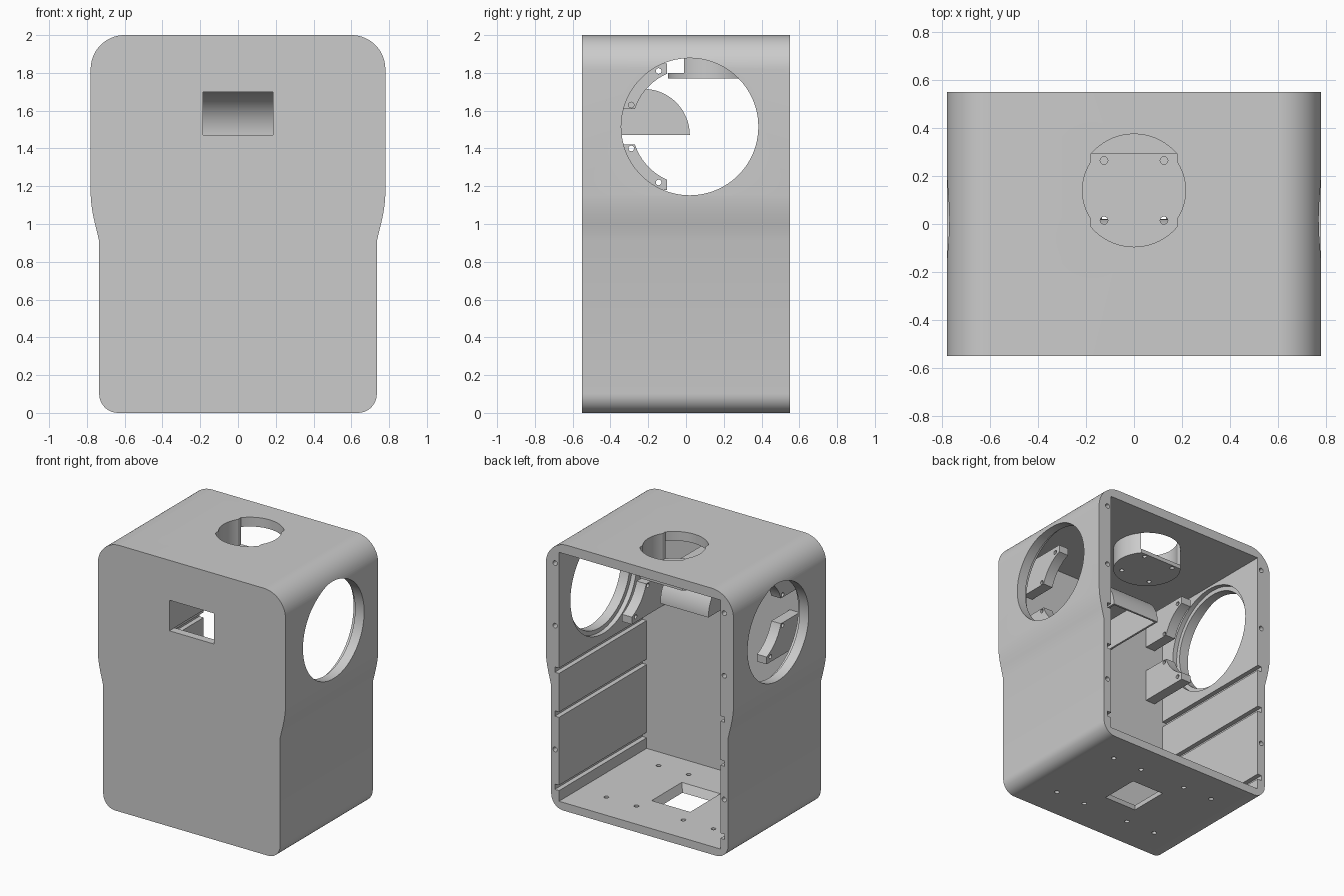
import bpy
import bmesh
from math import cos, sin, radians, pi

old = bpy.data.objects.get("Cube")
if old:
    bpy.data.objects.remove(old, do_unlink=True)

grey = bpy.data.materials.new("plain grey")
grey.use_nodes = True
grey.diffuse_color = (0.6, 0.6, 0.6, 1)
grey.node_tree.nodes["Principled BSDF"].inputs["Base Color"].default_value = (0.6, 0.6, 0.6, 1)


def arc(cu, cv, r, start, end, steps=16):
    angles = [radians(start + (end - start) * i / steps) for i in range(steps + 1)]
    return [(cu + r * cos(a), cv + r * sin(a)) for a in angles]


def prism(name, outline, axis, low, high):
    """Extrude a flat outline along one axis."""
    place = {"x": lambda u, v, w: (w, u, v),
             "y": lambda u, v, w: (u, w, v),
             "z": lambda u, v, w: (u, v, w)}[axis]
    bm = bmesh.new()
    a = [bm.verts.new(place(u, v, low)) for u, v in outline]
    b = [bm.verts.new(place(u, v, high)) for u, v in outline]
    bm.faces.new(a)
    bm.faces.new(b)
    n = len(a)
    for i in range(n):
        bm.faces.new((a[i], a[(i + 1) % n], b[(i + 1) % n], b[i]))
    bmesh.ops.recalc_face_normals(bm, faces=bm.faces)
    mesh = bpy.data.meshes.new(name)
    bm.to_mesh(mesh)
    bm.free()
    mesh.materials.append(grey)
    ob = bpy.data.objects.new(name, mesh)
    bpy.context.collection.objects.link(ob)
    return ob


def box(name, x0, x1, y0, y1, z0, z1):
    return prism(name, [(x0, y0), (x1, y0), (x1, y1), (x0, y1)], "z", z0, z1)


def rod(name, u, v, r, axis, low, high, sides=16):
    ring = [(u + r * cos(2 * pi * i / sides), v + r * sin(2 * pi * i / sides)) for i in range(sides)]
    return prism(name, ring, axis, low, high)


def cut(target, cutter, operation="DIFFERENCE"):
    """Apply a boolean and discard the cutter."""
    cutter.hide_render = True
    mod = target.modifiers.new("cut", "BOOLEAN")
    mod.operation = operation
    mod.solver = "EXACT"
    mod.object = cutter
    bpy.context.view_layer.update()
    done = bpy.data.meshes.new_from_object(target.evaluated_get(bpy.context.evaluated_depsgraph_get()))
    target.modifiers.clear()
    target.data = done
    bpy.data.objects.remove(cutter, do_unlink=True)


# Outer body: rounded outline with a narrower lower half
half = arc(0.635, 0.1, 0.1, -90, 0, 10)
half += [(0.735, 0.91), (0.757, 1.0), (0.768, 1.05), (0.776, 1.1), (0.78, 1.15)]
half += arc(0.6, 1.82, 0.18, 0, 90, 20)
body = prism("body_shell", half + [(-x, z) for x, z in reversed(half)], "y", -0.55, 0.55)

# Square cavity open at the back
cut(body, box("cavity", -0.67, 0.67, -0.49, 0.7, 0.06, 1.93))

# Large side openings with an inner recess, board grooves and rim screw holes
HY, HZ = 0.02, 1.515
for s in (-1, 1):
    cut(body, rod("side_opening", HY, HZ, 0.363, "x", *sorted((s * 0.6, s * 0.9)), 96))
    cut(body, rod("side_recess", HY, HZ, 0.395, "x", *sorted((s * 0.6, s * 0.705)), 96))
    for z in (0.16, 0.71, 1.04):
        x0, x1 = sorted((s * 0.6, s * 0.705))
        cut(body, box("groove", x0, x1, -0.49, 0.7, z - 0.02, z + 0.02))
    for z in (0.44, 1.37, 1.84):
        cut(body, rod("rim_hole", s * 0.703, z, 0.018, "y", 0.4, 0.7))

# Front window
cut(body, box("window", -0.185, 0.185, -0.7, -0.4, 1.47, 1.7))

# Bottom opening, widening inward, and floor screw holes
floor_cut = box("floor_opening", -0.125, 0.125, -0.14, 0.14, -0.02, 0.08)
for v in floor_cut.data.vertices:
    if v.co.z > 0:
        v.co.x *= 1.35
        v.co.y *= 1.35
cut(body, floor_cut)
for x in (-0.445, -0.195, 0.195, 0.445):
    for y in (-0.31, 0.31):
        cut(body, rod("floor_hole", x, y, 0.017, "z", -0.1, 0.2))

# Round roof opening with wider front and back lobes
CY = 0.14


def roof_slot(low, high):
    slot = rod("slot", 0, CY, 0.235, "z", low, high, 96)
    cut(slot, box("slot_limit", -0.18, 0.18, -1, 1, low - 0.1, high + 0.1), "INTERSECT")
    return slot


cut(body, rod("roof_bore", 0, CY, 0.215, "z", 1.9, 2.1, 96))
cut(body, roof_slot(1.88, 2.12))

# Cup hanging under the roof: floor plate and two curved side walls
cup = rod("roof_cup", 0, CY, 0.235, "z", 1.77, 1.95, 96)
cut(cup, rod("cup_bore", 0, CY, 0.215, "z", 1.8, 2.1, 96))
cut(cup, box("cup_slot", -0.18, 0.18, -0.3, 0.6, 1.8, 2.1))
cut(cup, box("cup_back", -0.18, 0.18, 0.295, 0.6, 1.7, 1.9))
for x in (-0.125, 0.125):
    for y in (CY - 0.125, CY + 0.125):
        cut(cup, rod("cup_hole", x, y, 0.016, "z", 1.7, 1.9))

# Thin curved hood behind the window, open underneath
hood = prism("window_hood", [(-0.5, 1.47)] + arc(-0.225, 1.47, 0.245, 0, 90, 32) + [(-0.5, 1.715)],
             "x", -0.2, 0.2)
cut(hood, prism("hood_space", [(-0.7, 1.4), (0.005, 1.4)] + arc(-0.225, 1.47, 0.23, 0, 90, 32) + [(-0.7, 1.7)],
                "x", -0.185, 0.185))

# Mounting brackets beside each side opening, above and below its centre
parts = [body, cup, hood]
for s, side in ((-1, "right"), (1, "left")):
    x0, x1 = sorted((s * 0.52, s * 0.6))
    for t, level in ((1, "upper"), (-1, "lower")):
        z0, z1 = sorted((HZ + t * 0.095, HZ + t * 0.335))
        bracket = box(f"{side}_{level}_bracket", x0, x1, -0.5, -0.1, z0, z1)
        cut(bracket, rod("bracket_arc", HY, HZ, 0.305, "x", x0 - 0.1, x1 + 0.1, 96))
        for y, dz in ((-0.145, 0.295), (-0.29, 0.115)):
            cut(bracket, rod("bracket_hole", y, HZ + t * dz, 0.015, "x", x0 - 0.1, x1 + 0.1))
        parts.append(bracket)

# Smooth the curves, keep the edges sharp
bpy.ops.object.select_all(action="DESELECT")
for ob in parts:
    ob.select_set(True)
bpy.context.view_layer.objects.active = body
bpy.ops.object.shade_smooth_by_angle(angle=radians(30))
